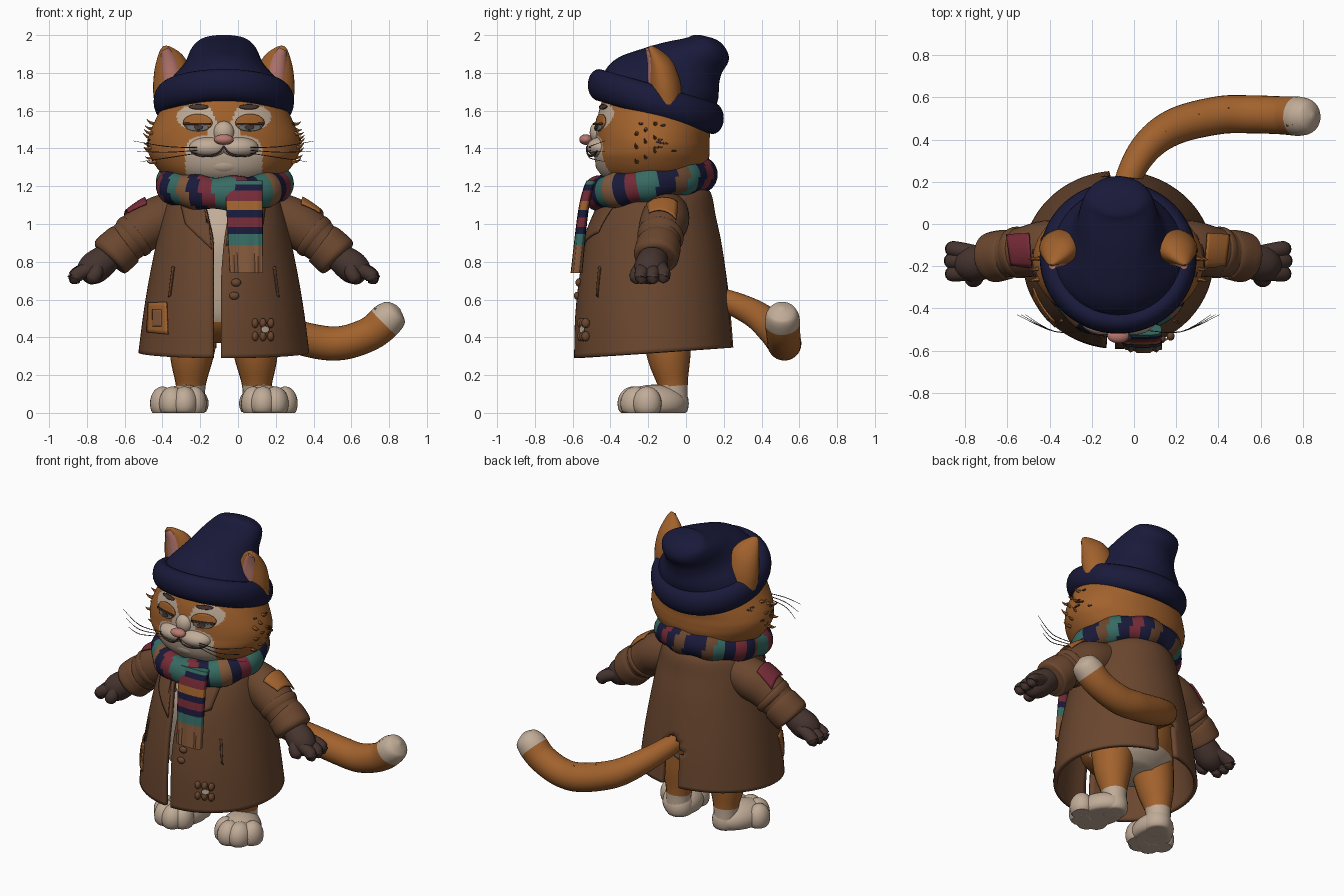
import bpy, bmesh, math, random
from mathutils import Vector, Matrix
from mathutils.bvhtree import BVHTree

if "Cube" in bpy.data.objects:
    bpy.data.objects.remove(bpy.data.objects["Cube"])

random.seed(4)
CX = -0.075          # body axis; parts are modelled around x = 0 and shifted at the end
PALETTE = [("orange_fur", (.36, .122, .026)), ("brown_cloth", (.144, .062, .028)), ("cream_fur", (.53, .41, .31)),
           ("navy_knit", (.0098, .0102, .043)), ("dark_brown", (.062, .035, .029)), ("pink_skin", (.48, .19, .16)),
           ("maroon", (.18, .024, .038)), ("teal", (.038, .148, .125)), ("tan_knit", (.23, .1, .043)),
           ("eye_grey", (.14, .15, .15))]
ORANGE, COAT, CREAM, NAVY, DARK, PINK, MAROON, TEAL, TAN, GREY = range(10)
MATS = []
for n, c in PALETTE:
    m = bpy.data.materials.new(n)
    m.diffuse_color = (*c, 1)
    m.use_nodes = True
    m.node_tree.nodes["Principled BSDF"].inputs["Base Color"].default_value = m.diffuse_color
    MATS.append(m)


def finish(name, bm, mat):
    """mat is a palette index or a rule taking the face centre"""
    bmesh.ops.recalc_face_normals(bm, faces=bm.faces)
    me = bpy.data.meshes.new(name)
    picks = [mat(f.calc_center_median()) if callable(mat) else mat for f in bm.faces]
    used = sorted(set(picks))
    bm.to_mesh(me)
    bm.free()
    for u in used:
        me.materials.append(MATS[u])
    for p, k in zip(me.polygons, picks):
        p.material_index = used.index(k)
    ob = bpy.data.objects.new(name, me)
    bpy.context.collection.objects.link(ob)
    return ob


def skin(name, rows, mat, wrap=True, caps=True, loop=False, keep=None):
    """quads between rows of points"""
    bm = bmesh.new()
    vs = [[bm.verts.new(p) for p in r] for r in rows]
    n = len(rows[0])
    for i in range(len(rows) if loop else len(rows) - 1):
        a, b = vs[i], vs[(i + 1) % len(rows)]
        for j in range(n if wrap else n - 1):
            k = (j + 1) % n
            mid = (a[j].co + a[k].co + b[j].co + b[k].co) / 4
            if keep is None or keep(mid):
                bm.faces.new((a[j], a[k], b[k], b[j]))
    if caps and not loop:
        for r in (vs[0], vs[-1]):
            bm.faces.new(r)
    return finish(name, bm, mat)


def smooth(keys, sub):
    """Catmull-Rom through tuples of numbers"""
    out = []
    for i in range(len(keys) - 1):
        p = [keys[max(0, min(len(keys) - 1, i + d))] for d in (-1, 0, 1, 2)]
        for s in range(sub):
            t = s / sub
            out.append([.5 * (2*b + (c-a)*t + (2*a-5*b+4*c-d)*t*t + (3*b-a-3*c+d)*t**3) for a, b, c, d in zip(*p)])
    return out + [list(keys[-1])]


def loft(name, keys, mat, seg=48, sub=4, **kw):
    """rings given as front y, z, back y, z, half width [, opening left x, right x]"""
    rows = []
    for yf, zf, yb, zb, rx, *gap in smooth(keys, sub):
        a0, a1 = 0, 2 * math.pi * (1 - 1 / seg)
        if gap:
            a0, a1 = math.asin(gap[1] / rx), 2 * math.pi + math.asin(gap[0] / rx)
        row = []
        for j in range(seg):
            a = a0 + (a1 - a0) * j / (seg - 1)
            w = (1 + math.cos(a)) / 2
            row.append(Vector((rx * math.sin(a), yb + (yf - yb) * w, zb + (zf - zb) * w)))
        rows.append(row)
    return skin(name, rows, mat, wrap=not gap, caps=not gap, **kw)


def tube(name, keys, mat, seg=20, sub=5, k=1, loop=False):
    """round section swept along x, y, z, radius"""
    pts = keys if loop else smooth(keys, sub)
    rows, n = [], len(pts)
    for i, (x, y, z, r) in enumerate(pts):
        a, b = (pts[i - 1], pts[(i + 1) % n]) if loop else (pts[max(0, i - 1)], pts[min(n - 1, i + 1)])
        t = (Vector(b[:3]) - Vector(a[:3])).normalized()
        side = t.cross(Vector((0, 0, 1) if abs(t.z) < .9 else (0, 1, 0))).normalized()
        up = side.cross(t)
        rows.append([Vector((x, y, z)) + r * (side * math.cos(q) + up * k * math.sin(q))
                     for q in (2 * math.pi * j / seg for j in range(seg))])
    return skin(name, rows, mat, loop=loop)


def ball(name, c, s, mat, rot=0):
    """ellipsoid, flattened where it meets the floor"""
    bm = bmesh.new()
    m = Matrix.Translation(c) @ Matrix.Rotation(rot, 4, 'Z') @ Matrix.Diagonal((*s, 1))
    bmesh.ops.create_uvsphere(bm, u_segments=24, v_segments=14, radius=1, matrix=m)
    for v in bm.verts:
        v.co.z = max(v.co.z, 0)
    return finish(name, bm, mat)


RAYS = {"front": lambda a, b: ((a, -3, b), (0, 1, 0)), "top": lambda a, b: ((a, b, 4), (0, 0, -1)),
        "right": lambda a, b: ((3, a, b), (-1, 0, 0)), "left": lambda a, b: ((-3, a, b), (1, 0, 0))}


def plate(name, target, quad, mat, lift=.006, view="front", disc=False, n=8):
    """thin plate laid on a surface; quad is four corners or centre a, b, width, height"""
    tree = BVHTree.FromPolygons([v.co for v in target.data.vertices], [p.vertices for p in target.data.polygons])
    if not isinstance(quad[0], tuple):
        a, b, w, h = quad
        quad = [(a-w/2, b-h/2), (a+w/2, b-h/2), (a+w/2, b+h/2), (a-w/2, b+h/2)]
    q = [Vector(p) for p in quad]
    rows, last = [], None
    for i in range(n + 1):
        row = []
        for j in range(n + 1):
            u, v = 2 * j / n - 1, 2 * i / n - 1
            if disc:
                u, v = u * math.sqrt(1 - v*v/2), v * math.sqrt(1 - u*u/2)
            s, t = (u + 1) / 2, (v + 1) / 2
            p = q[0].lerp(q[1], s).lerp(q[3].lerp(q[2], s), t)
            o, d = RAYS[view](p.x, p.y)
            hit, nor = tree.ray_cast(o, d)[:2]
            if hit:
                if nor.dot(Vector(d)) > 0:
                    nor = -nor
                last = hit + nor * lift
            row.append(last.copy() if last else Vector((p.x, -.45, p.y)))
        rows.append(row)
    ob = skin(name, rows, mat, wrap=False, caps=False)
    mod = ob.modifiers.new("thickness", 'SOLIDIFY')
    mod.thickness, mod.offset = .008, 0
    return ob


# head with cream muzzle and eye patches
def face_rule(c):
    u, z = abs(c.x), c.z
    if c.y > -.2 or (z > 1.53 and u < .035 + (z - 1.53) * .4):
        return ORANGE
    muzzle = (u / .205) ** 4 + ((z - 1.34) / .13) ** 4 < 1
    eyes = ((u - .145) / .105) ** 2 + ((z - 1.565) / .068) ** 2 < 1
    return CREAM if muzzle or eyes or (u < .085 and 1.4 < z < 1.59) else ORANGE

head = loft("head", [(-.34, 1.17, 0, 1.19, .2), (-.45, 1.26, .09, 1.26, .32), (-.485, 1.35, .12, 1.34, .385),
                     (-.48, 1.42, .125, 1.4, .405), (-.475, 1.5, .125, 1.45, .395), (-.46, 1.6, .13, 1.51, .36),
                     (-.42, 1.72, .12, 1.6, .31)], face_rule, seg=200, sub=16)
ball("chin", (0, -.42, 1.32), (.12, .06, .06), CREAM)
ball("nose", (0, -.53, 1.447), (.052, .035, .028), PINK)
ball("nose_bridge", (0, -.465, 1.485), (.055, .045, .06), CREAM)

# knitted hat
loft("hat_crown", [(-.45, 1.72, .14, 1.58, .34), (-.43, 1.81, .17, 1.66, .3), (-.36, 1.88, .175, 1.74, .235),
                   (-.24, 1.925, .19, 1.80, .2), (-.12, 1.96, .225, 1.86, .18), (0, 1.985, .22, 1.91, .155),
                   (.04, 2, .185, 1.96, .11), (.08, 2, .14, 1.985, .03)], NAVY)
ring = [2 * math.pi * i / 96 for i in range(96)]
tube("hat_brim", [(.312*math.sin(a), -.16-.3*math.cos(a), 1.648+.088*math.cos(a), .06) for a in ring],
     NAVY, k=1.4, loop=True)

# scarf loop and hanging end
STRIPES = [TEAL, MAROON, NAVY, TEAL, TAN, NAVY, MAROON, TEAL]
BACK = [NAVY, NAVY, COAT, TEAL, NAVY, MAROON, NAVY, COAT]


def loop_rule(c):
    k = int((math.atan2(c.x + .25 * (c.z - 1.2), -c.y - .19) + math.pi) / (2 * math.pi) * 31.99) % 8
    return (STRIPES if c.y < -.15 else BACK)[k]

tube("scarf_loop", [(.285*math.sin(a), -.19-.275*math.cos(a), 1.212-.05*math.cos(a), .08+.006*math.sin(9*a)) for a in ring * 1],
     loop_rule, seg=28, k=1.1, loop=True)
BANDS = [(.885, TAN), (.945, TEAL), (.985, NAVY), (1.035, MAROON), (1.075, NAVY), (1.12, ORANGE), (1.175, MAROON),
         (1.21, NAVY), (9, TEAL)]
rows = []
for i in range(101):
    t = i / 100
    z, row = .74 + .49 * t, []
    for j in range(48):
        a = 2 * math.pi * j / 48
        x = math.copysign(abs(math.cos(a)) ** .5, math.cos(a))
        y = math.copysign(abs(math.sin(a)) ** .5, math.sin(a)) * (.026 + .005 * (1 - t) * math.cos(x * 18))
        row.append(Vector((.12 - .015*t + (.088 + .012*t) * x, -.58 + .05*t + .03*t**6 + y, z)))
    rows.append(row)
skin("scarf_end", rows, lambda c: next(m for top, m in BANDS if c.z < top))

# body inside the coat
loft("body", [(-.28, .37, 0, .37, .18), (-.42, .48, .1, .48, .29), (-.47, .75, .13, .75, .31),
              (-.48, .92, .11, .92, .28), (-.43, 1.05, .08, 1.08, .24), (-.36, 1.16, .03, 1.16, .17)],
     lambda c: CREAM if (c.y < -.3 and abs(c.x) < .2 and c.z > .5) or (c.z < .5 and c.y > -.2) else ORANGE)

# open coat with a slot for the tail
coat = loft("coat", [(-.58, .29, .24, .345, .44, -.055, -.015), (-.575, .5, .225, .53, .415, -.055, -.015),
                     (-.555, .7, .205, .7, .385, -.055, -.015), (-.52, .9, .175, .9, .345, -.055, 0),
                     (-.475, 1.03, .145, 1.04, .315, -.08, .02), (-.425, 1.12, .12, 1.16, .275, -.1, .03),
                     (-.35, 1.17, .06, 1.22, .21, -.1, .04)], COAT, seg=90, sub=6,
            keep=lambda c: not (c.y > .1 and abs(c.x - .02) < .07 and c.z < .66 - 14 * (c.x - .02) ** 2))
mod = coat.modifiers.new("thickness", 'SOLIDIFY')
mod.thickness, mod.offset = .025, 0
plate("lapel_left", coat, [(-.06, .86), (-.085, 1.12), (-.22, 1.12), (-.19, .99)], COAT, .022)
plate("lapel_right", coat, [(.01, .88), (.19, .95), (.21, 1.12), (.04, 1.12)], COAT, .022)
# mended patches and buttons
plate("coat_patch", coat, [(-.39, .425), (-.285, .415), (-.29, .585), (-.385, .58)], ORANGE, .018)
plate("coat_patch_centre", coat, (-.335, .5, .045, .09), TAN, .022)
for k in range(3):
    for s in (-1, 1):
        ball("mend_stitch", (.165 + .042*k, -.555 + .012*k, .44 + s*.035), (.018, .022, .026), COAT)
plate("mend_centre", coat, (.205, .44, .04, .035), CREAM, .028, disc=True)
for x, z in ((.055, .62), (.065, .69)):
    ball("coat_button", (x, -.58 + (z-.6)*.12, z), (.026, .016, .021), COAT)

# tail
tube("tail", [(.02, .06, .63, .055), (.05, .22, .59, .062), (.14, .37, .52, .075), (.275, .465, .44, .086),
              (.475, .515, .38, .09), (.625, .52, .37, .09), (.775, .515, .42, .09), (.865, .51, .495, .092),
              (.905, .51, .54, .07), (.925, .51, .56, .012)],
     lambda c: CREAM if c.x + c.z > 1.325 else ORANGE, seg=28, sub=12)


def tuft(name, p, d, size, mat):
    p, d = Vector(p), Vector(d).normalized() * size
    tube(name, [(*p, size * .25), (*(p + d * .6), size * .15), (*(p + d + Vector((0, 0, size * .3))), .001)], mat, seg=6, sub=2)

for x, y, z in ((.2, .44, .55), (.36, .52, .49), (.5, .55, .455), (.66, .55, .445), (.8, .47, .56)):
    tuft("tail_tuft", (x, y, z - .015), (.8, 0, .4), .03, ORANGE)

for s in (-1, 1):
    # ears
    for nm, mat, ka, kb, dy in (("ear", ORANGE, 1, 1, 0), ("inner_ear", PINK, .62, .86, -.02)):
        keys = [(.262, -.105, 1.68, 1), (.275, -.115, 1.77, .95), (.292, -.135, 1.86, .7), (.312, -.175, 1.925, .28), (.319, -.19, 1.942, .03)]
        rows = []
        for x, y, z, r in smooth(keys[:5 if mat == ORANGE else 4], 4):
            rows.append([Vector((s * (x + .105*ka*r*math.cos(q)), y + dy + .084*kb*r*math.sin(q), z - .05*ka*r*math.cos(q)))
                         for q in (2 * math.pi * j / 24 for j in range(24))])
        skin(nm, rows, mat)
    # muzzle, mouth and whiskers
    ball("muzzle_pad", (s*.075, -.44, 1.405), (.11, .085, .058), CREAM)
    tube("mouth", [(0, -.525, 1.41, .004), (s*.03, -.522, 1.375, .005), (s*.08, -.51, 1.36, .005),
                   (s*.14, -.487, 1.365, .005), (s*.18, -.47, 1.388, .003)], DARK, seg=8)
    for k in range(3):
        tube("whisker", [(s*.14, -.505, 1.405 - .015*k, .002), (s*.3, -.51, 1.41 - .03*k, .0025),
                         (s*(.48 - .02*k), -.43, 1.44 - .055*k, .001)], DARK, seg=5)
    # sleepy eyes and brows
    plate("eyelid", head, (s*.135, 1.535, .15, .09), ORANGE, .008, disc=True)
    plate("eyeball", head, (s*.135, 1.508, .115, .036), GREY, .014, disc=True)
    plate("pupil", head, (s*.13, 1.511, .045, .03), DARK, .018, disc=True)
    plate("lash_line", head, (s*.135, 1.527, .14, .01), DARK, .02)
    plate("brow", head, (s*.13, 1.617, .1, .026), DARK, .01, disc=True)
    # cheek fur and freckles
    for k in range(9):
        z = 1.33 + .025 * k
        tuft("cheek_tuft", (s*(.38 - 2*(z-1.43)**2), -.26 + .05*(k % 3), z), (s, -.2, random.uniform(-.4, .3)), .05, ORANGE)
        plate("cheek_spot", head, (random.uniform(-.26, -.02), random.uniform(1.38, 1.54), .024, .01), DARK, .003,
              "right" if s > 0 else "left", True, 4)
    # sleeves with folds and cuffs
    sleeve = tube("sleeve", [(s*.2, -.1, 1.07, .11), (s*.33, -.11, 1.025, .128), (s*.43, -.13, .97, .122),
                             (s*.53, -.145, .89, .108), (s*.6, -.16, .825, .1)], COAT, seg=28)
    tube("cuff", [(s*.515, -.145, .9, .1), (s*.525, -.145, .893, .116), (s*.56, -.15, .862, .12),
                  (s*.6, -.16, .825, .117), (s*.61, -.162, .815, .09)], COAT, seg=28)
    tube("sleeve_fold", [(s*.45, -.13, .955, .1), (s*.465, -.133, .943, .122), (s*.49, -.138, .923, .119), (s*.505, -.14, .91, .1)], COAT, seg=28)
    plate("sleeve_patch", sleeve, [(s*.405, -.2), (s*.5, -.19), (s*.52, -.06), (s*.415, -.05)],
          ORANGE if s > 0 else MAROON, .014, "top")
    # gloves
    tube("glove", [(s*.57, -.16, .85, .06), (s*.63, -.175, .81, .08), (s*.69, -.19, .765, .085), (s*.74, -.195, .73, .06),
                   (s*.755, -.195, .72, .02)], DARK)
    for (x, y, z), b in (((.79, -.12, .71), -.14), ((.795, -.175, .705), -.18), ((.79, -.235, .705), -.225), ((.7, -.26, .705), -.23)):
        tube("finger", [(s*.67, b, .78, .038), (s*(x-.02), y, z+.03, .038), (s*x, y, z, .033), (s*(x+.012), y, z-.02, .008)], DARK, seg=14)
    # legs and paws
    tube("leg", [(s*.15, -.11, .52, .14), (s*.17, -.09, .3, .115), (s*.175, -.07, .15, .08), (s*.175, -.065, .05, .075)],
         lambda c: CREAM if c.z < .145 else ORANGE, sub=14)
    ball("heel", (s*.172, -.075, .05), (.085, .09, .1), CREAM)
    ball("foot", (s*.21, -.17, .05), (.125, .18, .1), CREAM, s*.3)
    for x, y, r in ((.155, -.25, .064), (.208, -.28, .072), (.272, -.265, .072), (.325, -.205, .066)):
        ball("toe", (s*x, y, .05), (r, r*1.15, .09), CREAM)
    # pocket welts
    plate("pocket_welt", coat, [(s*.27, .62), (s*.28, .61), (s*.26, .77), (s*.25, .77)], COAT, .018, n=4)

# shift onto the final axis and smooth
for ob in bpy.data.objects:
    ob.location.x += CX
    ob.select_set(True)
bpy.context.view_layer.objects.active = coat
bpy.ops.object.shade_smooth_by_angle(angle=math.radians(50))
